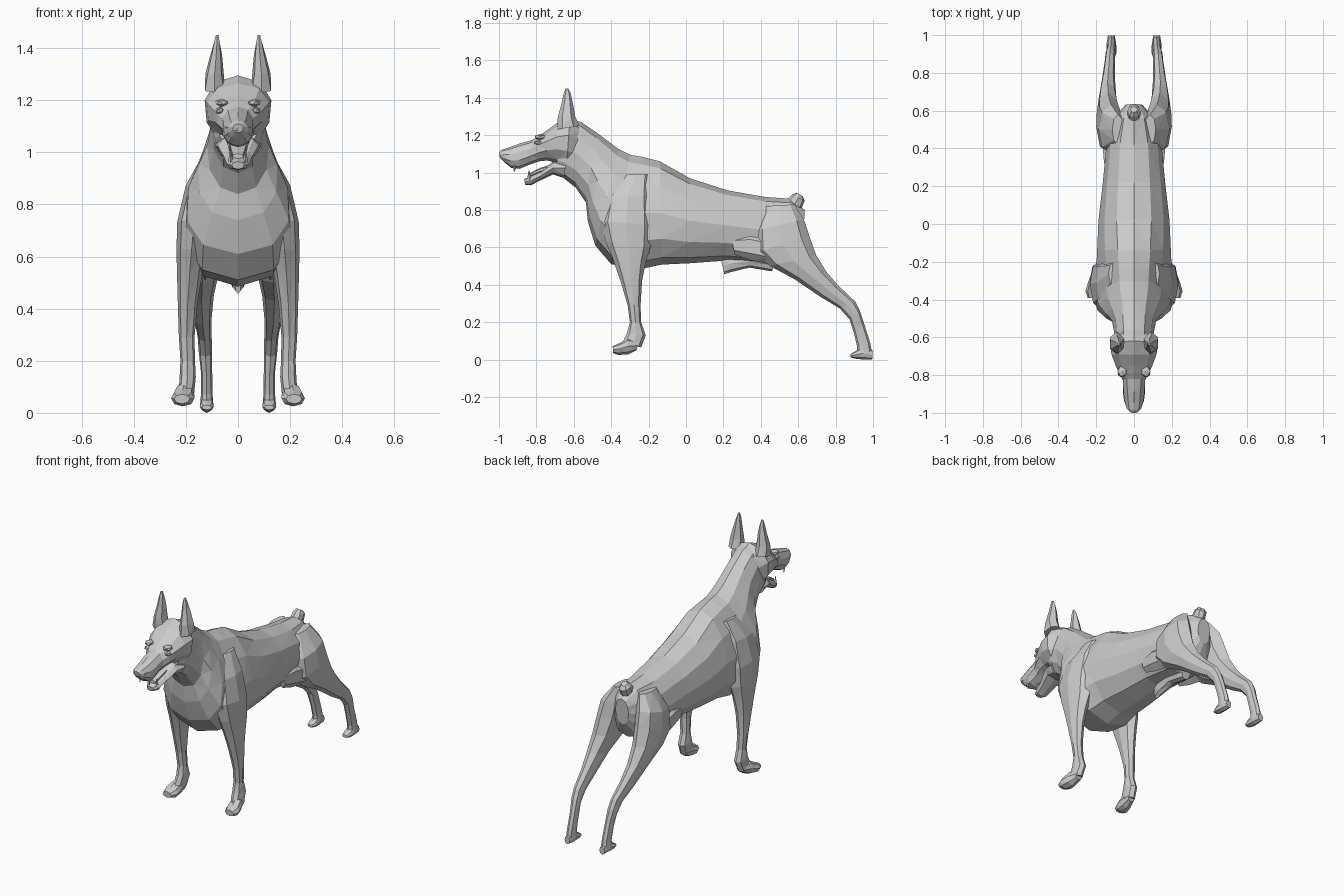
import bpy, bmesh, math
from mathutils import Vector


def loft(name, rings, n=8, mirror=False):
    """Skin rings given as (y1, z1, y2, z2, centre x, half width, pinch):
    two opposite points on the side outline plus width; pinch narrows the first end."""
    bm = bmesh.new()
    loops = []
    for y1, z1, y2, z2, cx, w, *rest in rings:
        k = rest[0] if rest else 0
        a, b = Vector((cx, y1, z1)), Vector((cx, y2, z2))
        mid, half = (a + b) / 2, (a - b) / 2
        loop = []
        for i in range(n):
            t = 2 * math.pi * i / n
            s, c = math.sin(t), math.cos(t)
            s = math.copysign(abs(s) ** 0.9, s)
            loop.append(bm.verts.new(mid + half * c + Vector((w * s * (1 - k * c), 0, 0))))
        loops.append(loop)
    for p, q in zip(loops, loops[1:]):
        for i in range(n):
            j = (i + 1) % n
            bm.faces.new((p[i], p[j], q[j], q[i]))
    bm.faces.new(loops[0])
    bm.faces.new(loops[-1])
    return finish(name, bm, mirror)


def finish(name, bm, mirror):
    bmesh.ops.recalc_face_normals(bm, faces=bm.faces)
    bmesh.ops.triangulate(bm, faces=bm.faces)
    me = bpy.data.meshes.new(name)
    bm.to_mesh(me)
    bm.free()
    ob = bpy.data.objects.new(name, me)
    bpy.context.collection.objects.link(ob)
    if mirror:
        ob.modifiers.new("Mirror", 'MIRROR')
    return ob


def blob(name, centre, size, mirror=False):
    bm = bmesh.new()
    bmesh.ops.create_icosphere(bm, subdivisions=1, radius=1)
    for v in bm.verts:
        v.co = Vector(centre) + Vector([a * b for a, b in zip(v.co, size)])
    return finish(name, bm, mirror)


# Trunk and neck, rump to skull
loft("body", [
    (.635, .80, .625, .64, 0, .045),
    (.56, .86, .57, .54, 0, .11, .1),
    (.42, .87, .44, .51, 0, .145, .05),
    (.22, .905, .22, .53, 0, .165, .05),
    (.02, .97, .02, .515, 0, .188, .1),
    (-.14, 1.06, -.13, .508, 0, .195, .2),
    (-.24, 1.085, -.24, .485, 0, .20, .3),
    (-.30, 1.095, -.40, .51, 0, .20, .33),
    (-.36, 1.125, -.485, .61, 0, .19, .35),
    (-.42, 1.17, -.525, .74, 0, .15, .25),
    (-.48, 1.215, -.535, .84, 0, .118, .1),
    (-.56, 1.27, -.59, .92, 0, .105),
    (-.62, 1.285, -.66, .975, 0, .10),
    (-.66, 1.26, -.70, 1.0, 0, .08)], 12)

# Skull and upper muzzle
loft("head", [
    (-.55, 1.25, -.60, 1.02, 0, .09),
    (-.62, 1.295, -.64, 1.02, 0, .13, -.1),
    (-.69, 1.265, -.69, 1.05, 0, .122, -.08),
    (-.75, 1.22, -.74, 1.065, 0, .10, -.1),
    (-.79, 1.195, -.785, 1.06, 0, .082),
    (-.82, 1.175, -.83, 1.045, 0, .062),
    (-.89, 1.155, -.89, 1.02, 0, .06, .1),
    (-.945, 1.135, -.935, 1.025, 0, .053, .1),
    (-.985, 1.122, -.965, 1.05, 0, .04),
    (-1.0, 1.11, -.992, 1.075, 0, .02)], 10)

# Open lower jaw, tongue
loft("lower_jaw", [
    (-.64, 1.08, -.65, .97, 0, .088),
    (-.71, 1.06, -.71, .99, 0, .078),
    (-.77, 1.01, -.775, .96, 0, .055),
    (-.83, .98, -.83, .932, 0, .043),
    (-.865, .965, -.86, .935, 0, .024)], 8)
loft("tongue", [
    (-.70, 1.05, -.70, 1.02, 0, .04),
    (-.78, 1.025, -.78, 1.0, 0, .032),
    (-.84, .995, -.84, .975, 0, .022)], 6)

# Canine teeth, upper and lower
loft("upper_tooth", [
    (-.93, 1.05, -.905, 1.05, .034, .01),
    (-.92, 1.005, -.915, 1.005, .032, .002)], 4, True)
loft("lower_tooth", [
    (-.85, .96, -.825, .96, .028, .01),
    (-.842, 1.01, -.837, 1.01, .03, .002)], 4, True)

# Nose, eyes and brows
blob("nose", (0, -.975, 1.095), (.032, .025, .026))
blob("eye", (.07, -.79, 1.16), (.018, .022, .014), True)
blob("brow", (.062, -.78, 1.19), (.028, .032, .016), True)

# Cropped upright ears
loft("ear", [
    (-.69, 1.23, -.57, 1.25, .09, .042),
    (-.685, 1.30, -.592, 1.30, .09, .035, .3),
    (-.665, 1.37, -.605, 1.37, .084, .023, .3),
    (-.655, 1.42, -.615, 1.42, .081, .013),
    (-.643, 1.45, -.63, 1.45, .08, .006)], 6, True)

# Docked tail
loft("tail", [
    (.50, .85, .60, .755, 0, .045),
    (.545, .86, .615, .80, 0, .035),
    (.565, .88, .635, .85, 0, .034),
    (.59, .893, .622, .875, 0, .018)], 8)

# Front legs and paws
loft("front_leg", [
    (-.33, .99, -.20, .99, .105, .03),
    (-.43, .87, -.19, .88, .145, .055),
    (-.46, .74, -.18, .72, .168, .066),
    (-.43, .63, -.19, .60, .178, .058),
    (-.39, .535, -.215, .52, .186, .048),
    (-.35, .42, -.235, .42, .193, .038),
    (-.312, .29, -.243, .29, .197, .030),
    (-.30, .20, -.24, .20, .193, .028),
    (-.315, .145, -.215, .13, .193, .031),
    (-.34, .09, -.24, .065, .198, .030)], 8, True)
loft("front_paw", [
    (-.25, .10, -.265, .05, .198, .026),
    (-.31, .115, -.31, .028, .206, .038),
    (-.355, .088, -.36, .025, .212, .045),
    (-.392, .072, -.39, .035, .215, .030)], 8, True)

# Hind legs and paws
loft("hind_leg", [
    (.42, .82, .58, .83, .085, .03),
    (.37, .69, .63, .75, .12, .068),
    (.37, .57, .66, .66, .13, .070),
    (.45, .50, .695, .56, .137, .062),
    (.58, .43, .75, .47, .14, .047),
    (.72, .335, .815, .395, .135, .034),
    (.82, .275, .905, .31, .128, .027),
    (.875, .215, .93, .26, .125, .026),
    (.898, .14, .953, .19, .121, .022),
    (.915, .07, .985, .09, .12, .022),
    (.915, .04, .998, .02, .12, .025)], 8, True)
loft("hind_paw", [
    (.998, .05, .998, .002, .12, .018),
    (.95, .07, .95, 0, .12, .026),
    (.905, .045, .905, .005, .12, .027),
    (.88, .03, .88, .012, .12, .018)], 8, True)

# Belly sheath and flank fold
loft("belly_sheath", [
    (.185, .54, .205, .456, 0, .012),
    (.24, .56, .24, .468, 0, .028),
    (.34, .56, .34, .492, 0, .035),
    (.48, .54, .46, .472, 0, .03)], 8)
loft("flank_fold", [
    (.24, .66, .26, .56, .125, .025),
    (.34, .68, .35, .53, .125, .04),
    (.44, .66, .45, .51, .125, .05)], 6, True)
